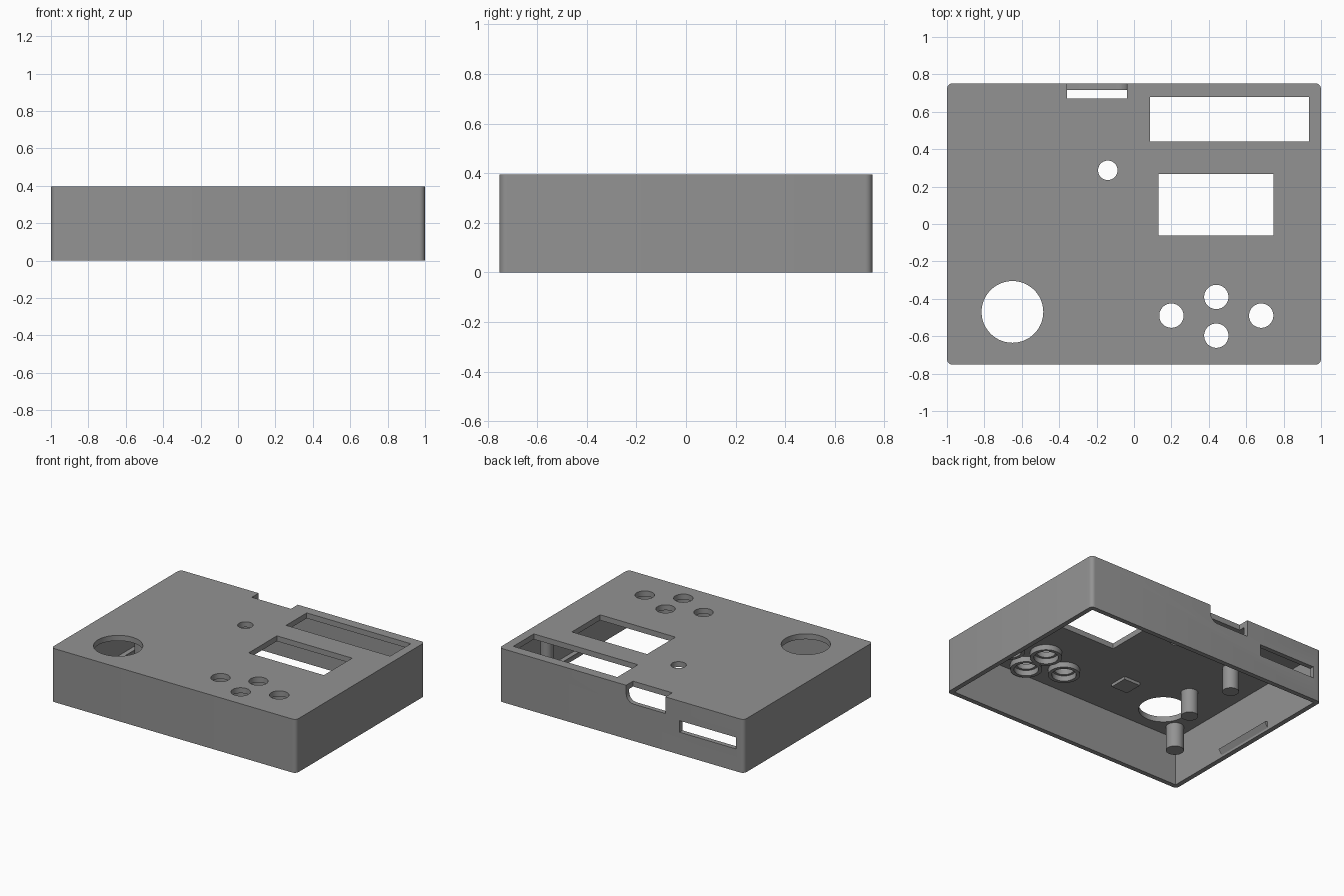
import bpy, bmesh, math
from mathutils import Matrix

if "Cube" in bpy.data.objects:
    bpy.data.objects.remove(bpy.data.objects["Cube"])

W, D, H = 1.0, 0.752, 0.395      # half width, half depth, height
WALL, CEIL = 0.035, 0.355        # wall thickness, underside of the top panel

grey = bpy.data.materials.new("plain_grey")
grey.diffuse_color = (0.29, 0.29, 0.29, 1)
grey.use_nodes = True
grey.node_tree.nodes["Principled BSDF"].inputs["Base Color"].default_value = grey.diffuse_color


def make(name, bm):
    me = bpy.data.meshes.new(name)
    bmesh.ops.recalc_face_normals(bm, faces=bm.faces)
    bm.to_mesh(me)
    bm.free()
    me.materials.append(grey)
    ob = bpy.data.objects.new(name, me)
    bpy.context.collection.objects.link(ob)
    return ob


def box(name, x0, x1, y0, y1, z0, z1, radius=0.0, pick=None):
    """Box; edges accepted by pick(edge) are rounded."""
    bm = bmesh.new()
    bmesh.ops.create_cube(bm, size=1)
    for v in bm.verts:
        v.co = ((x0 + x1) / 2 + v.co.x * (x1 - x0),
                (y0 + y1) / 2 + v.co.y * (y1 - y0),
                (z0 + z1) / 2 + v.co.z * (z1 - z0))
    if radius:
        edges = [e for e in bm.edges if pick(e)]
        bmesh.ops.bevel(bm, geom=edges, offset=radius, segments=6,
                        affect='EDGES', profile=0.5)
    return make(name, bm)


def cylinder(name, x, y, r, z0, z1, sides=48):
    bm = bmesh.new()
    bmesh.ops.create_cone(bm, cap_ends=True, segments=sides, radius1=r, radius2=r,
                          depth=z1 - z0,
                          matrix=Matrix.Translation((x, y, (z0 + z1) / 2)))
    return make(name, bm)


def select(ob):
    bpy.ops.object.select_all(action='DESELECT')
    ob.select_set(True)
    bpy.context.view_layer.objects.active = ob


def cut(ob, cutter):
    mod = ob.modifiers.new("cut", 'BOOLEAN')
    mod.operation, mod.solver, mod.object = 'DIFFERENCE', 'EXACT', cutter
    select(ob)
    bpy.ops.object.modifier_apply(modifier=mod.name)
    bpy.data.objects.remove(cutter, do_unlink=True)


def smooth(ob):
    select(ob)
    bpy.ops.object.shade_smooth_by_angle(angle=math.radians(30))


def direction(e):
    return (e.verts[1].co - e.verts[0].co).normalized()


# Hollow case, open underneath, with rounded upright edges
case = box("case", -W, W, -D, D, 0, H, 0.03, lambda e: abs(direction(e).z) > 0.9)
cut(case, box("cavity", -W + WALL, W - WALL, -D + WALL, D - WALL, -0.1, CEIL))

# Rectangular openings in the top panel
cut(case, box("display_opening", 0.085, 0.935, 0.44, 0.68, 0.3, 0.5))
cut(case, box("screen_opening", 0.13, 0.745, -0.062, 0.268, 0.3, 0.5))

# Round openings in the top panel
buttons = [(0.2, -0.49), (0.44, -0.39), (0.44, -0.597), (0.68, -0.49)]
holes = [(-0.65, -0.47, 0.165), (-0.14, 0.287, 0.052)]
holes += [(x, y, 0.065) for x, y in buttons]
for x, y, r in holes:
    cut(case, cylinder("hole", x, y, r, 0.3, 0.5, 64))

# Connector notch through the rear edge, one lower corner rounded
cut(case, box("rear_notch", -0.358, -0.038, 0.672, 0.9, 0.272, 0.5, 0.06,
              lambda e: abs(direction(e).y) > 0.9
              and all(v.co.x > -0.1 and v.co.z < 0.3 for v in e.verts)))

# Card slot in the rear wall
cut(case, box("rear_slot", -0.934, -0.473, 0.6, 0.9, 0.165, 0.25))
smooth(case)

# Collars around the button holes under the top panel
for i, (x, y) in enumerate(buttons):
    collar = cylinder(f"button_collar_{i + 1}", x, y, 0.107, 0.315, CEIL + 0.002)
    cut(collar, cylinder("bore", x, y, 0.082, 0.2, 0.5))
    smooth(collar)

# Mounting posts hanging from the top panel
posts = [(-0.86, -0.60, 0.06), (-0.642, 0.24, 0.055),
         (-0.642, -0.187, 0.058), (0.88, 0.365, 0.042)]
for i, (x, y, r) in enumerate(posts):
    smooth(cylinder(f"mounting_post_{i + 1}", x, y, r, 0.175, CEIL + 0.005))

# Small square pad under the top panel
box("square_pad", -0.3, -0.166, -0.43, -0.296, 0.333, CEIL + 0.002)

# Wedge shaped snap catches inside the side walls
for side, name in ((-1, "left_catch"), (1, "right_catch")):
    bm = bmesh.new()
    inner = W - WALL
    profile = [(inner + 0.005, 0.01), (inner - 0.025, 0.055), (inner + 0.005, 0.065)]
    face = bm.faces.new([bm.verts.new((side * x, -0.24, z)) for x, z in profile])
    ext = bmesh.ops.extrude_face_region(bm, geom=[face])
    bmesh.ops.translate(bm, vec=(0, 0.48, 0),
                        verts=[g for g in ext["geom"] if isinstance(g, bmesh.types.BMVert)])
    make(name, bm)
